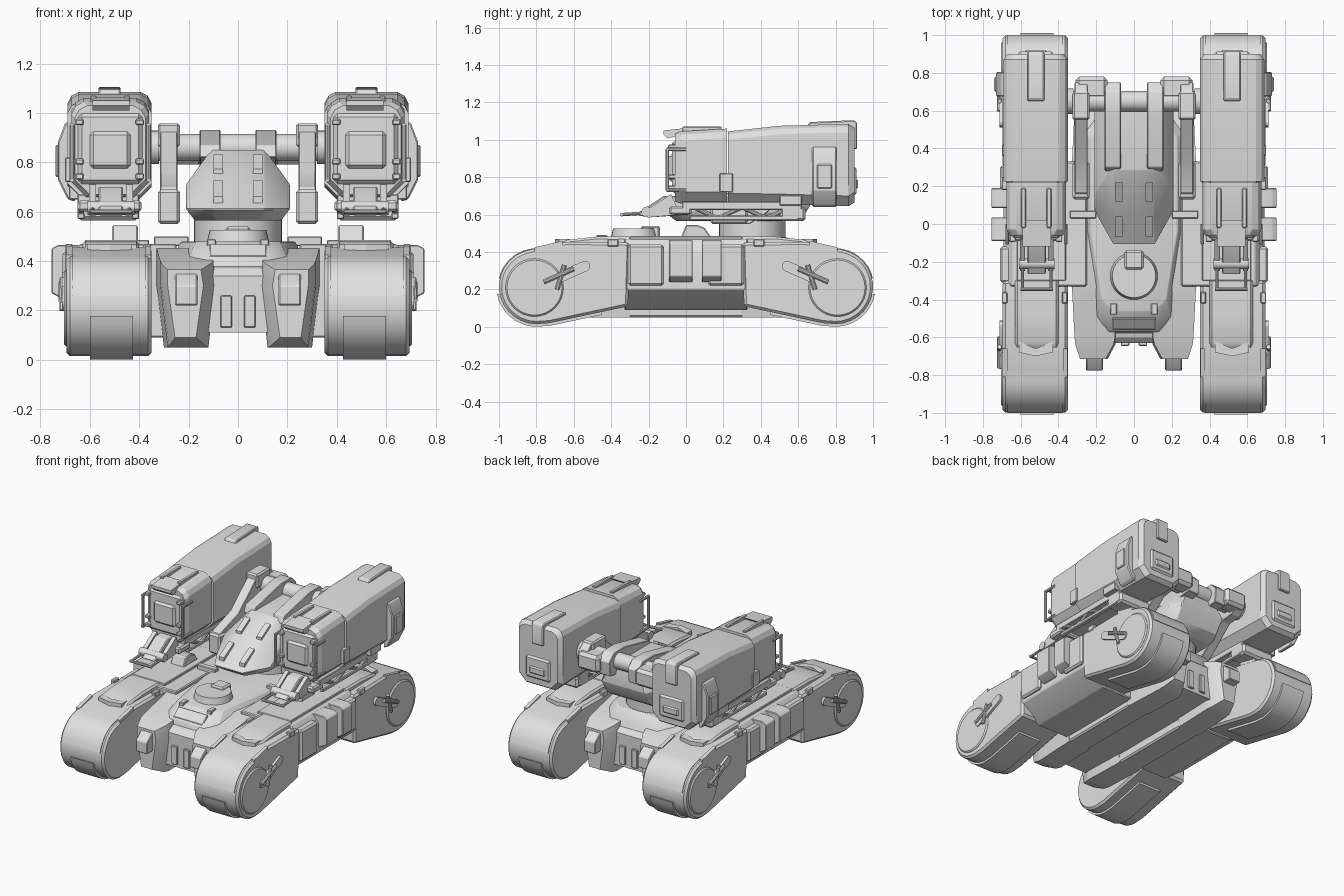
import bpy, bmesh, math
from mathutils import Vector

cube = bpy.data.objects.get("Cube")
if cube:
    bpy.data.objects.remove(cube, do_unlink=True)

grey = bpy.data.materials.new("plain_grey")
grey.use_nodes = True
grey.diffuse_color = (0.75, 0.75, 0.75, 1)
grey.node_tree.nodes["Principled BSDF"].inputs["Base Color"].default_value = (0.75, 0.75, 0.75, 1)
parts = []


def finish(name, bm, bevel=0.0, mirror=""):
    """Bevel hard edges, make the object and mirror it about the origin."""
    bmesh.ops.recalc_face_normals(bm, faces=bm.faces)
    if bevel:
        hard = [e for e in bm.edges if len(e.link_faces) == 2 and e.calc_face_angle(0) > 0.5]
        bmesh.ops.bevel(bm, geom=hard, offset=bevel, segments=1, affect='EDGES', clamp_overlap=True)
    mesh = bpy.data.meshes.new(name)
    bm.to_mesh(mesh)
    bm.free()
    mesh.materials.append(grey)
    ob = bpy.data.objects.new(name, mesh)
    bpy.context.collection.objects.link(ob)
    if mirror:
        mod = ob.modifiers.new("Mirror", 'MIRROR')
        mod.use_axis = ("x" in mirror, "y" in mirror, False)
        mod.use_mirror_merge = False
    parts.append(ob)


def loft(name, rings, bevel=0.0, mirror=""):
    """Skin matching rings of points and cap both ends."""
    bm = bmesh.new()
    rows = [[bm.verts.new(p) for p in ring] for ring in rings]
    n = len(rows[0])
    for a, b in zip(rows, rows[1:]):
        for i in range(n):
            j = (i + 1) % n
            bm.faces.new((a[i], a[j], b[j], b[i]))
    bm.faces.new(rows[0])
    bm.faces.new(rows[-1])
    finish(name, bm, bevel, mirror)


def side(name, profile, x0, x1, bevel=0.0, mirror="x"):
    """Extrude a (y, z) profile along x."""
    loft(name, [[(x, y, z) for y, z in profile] for x in (x0, x1)], bevel, mirror)


def front(name, profile, y0, y1, bevel=0.0, mirror="x"):
    """Extrude an (x, z) profile along y."""
    loft(name, [[(x, y, z) for x, z in profile] for y in (y0, y1)], bevel, mirror)


def box(name, x, y, z, bevel=0.004, mirror="x"):
    side(name, [(y[0], z[0]), (y[1], z[0]), (y[1], z[1]), (y[0], z[1])], *x, bevel, mirror)


def bar(name, p, q, r, mirror="x", segments=10, r2=None, bevel=0.0):
    """Round bar between two points."""
    bm = bmesh.new()
    p, q = Vector(p), Vector(q)
    d = q - p
    mat = d.to_track_quat('Z', 'Y').to_matrix().to_4x4()
    mat.translation = (p + q) / 2
    bmesh.ops.create_cone(bm, cap_ends=True, segments=segments, radius1=r,
                          radius2=r if r2 is None else r2, depth=d.length, matrix=mat)
    finish(name, bm, bevel, mirror)


def arc(cy, cz, r, a0, a1, steps):
    angles = [math.radians(a0 + (a1 - a0) * i / steps) for i in range(steps + 1)]
    return [(cy + r * math.cos(a), cz + r * math.sin(a)) for a in angles]


def plan(z, half):
    """Plan ring at height z from its +x half."""
    return [(x, y, z) for x, y in half] + [(-x, y, z) for x, y in reversed(half)]


def octagon(y, x0, x1, z0, z1, c, b):
    """Upright ring with top corner cut c and bottom corner cut b."""
    return [(x, y, z) for x, z in ((x0 + b, z0), (x1 - b, z0), (x1, z0 + b), (x1, z1 - c),
            (x1 - c * .35, z1 - c * .35), (x1 - c, z1), (x0 + c, z1), (x0 + c * .35, z1 - c * .35),
            (x0, z1 - c), (x0, z0 + b))]


# Lower hull: centre block, with a lobe at each corner
def centre_section(y, w, top):
    return [(-w + .03, y, .11), (w - .03, y, .11), (w, y, .3), (w, y, top), (-w, y, top), (-w, y, .3)]


def lobe_section(y, inner, outer, low, top):
    return [(inner + .02, y, low), (outer - .03, y, low), (outer, y, .3), (outer, y, top),
            (inner, y, top), (inner - .01, y, .3)]


loft("lower_hull", [centre_section(-.63, .28, .34), centre_section(-.6, .29, .37),
                    centre_section(-.33, .33, .45), centre_section(.33, .33, .45),
                    centre_section(.6, .29, .37), centre_section(.63, .28, .34)])
loft("hull_lobe", [lobe_section(-.30, .11, .33, .05, .45), lobe_section(-.60, .10, .315, .05, .40),
                   lobe_section(-.64, .11, .31, .055, .39), lobe_section(-.715, .15, .285, .09, .365)],
     0, "xy")
box("keel_runner", (.13, .30), (-.32, .32), (.05, .2), .01)
side("tow_lug", [(-.775, .22), (-.775, .30), (-.72, .345), (-.62, .395), (-.62, .22)], .165, .255, .005, "xy")
box("nose_rib", (.025, .07), (-.645, -.58), (.13, .26), .004, "xy")

# Upper hull and wide deck
loft("upper_hull", [plan(.36, [(.14, -.58), (.21, -.51), (.31, .0), (.31, .5), (.2, .60)]),
                    plan(.41, [(.13, -.57), (.2, -.50), (.27, -.02), (.27, .48), (.18, .58)]),
                    plan(.48, [(.11, -.46), (.17, -.40), (.23, -.04), (.23, .46), (.15, .54)])], .004)
front("sponson", [(.25, .09), (.54, .09), (.69, .2), (.69, .41), (.64, .47), (.25, .47)], -.33, .33, .006)
box("deck_panel", (.36, .62), (-.30, .30), (.46, .485))
outer_box = [(.6, .25), (.70, .24), (.755, .27), (.755, .45), (.73, .465), (.6, .465)]
front("side_box_large", outer_box, -.09, .035, .004)
front("side_box_small", outer_box, .085, .19, .004)
box("side_pad", (.62, .71), (-.31, -.12), (.22, .44), .012, "xy")
side("deck_wedge", [(-.03, .47), (.14, .47), (.1, .53), (.06, .545), (.0, .545)], .405, .51, .006)

# Hull top details
bar("hatch", (0, -.275, .46), (0, -.275, .525), .13, "", 32, .115)
box("hatch_hinge", (-.05, .05), (-.24, -.14), (.47, .54), .01, "")
side("vent_frame", [(-.56, .42), (-.50, .47), (-.49, .45), (-.55, .4)], -.115, .115, .004, "")
box("deck_bolt", (.09, .125), (-.48, -.42), (.45, .49))
bar("turret_ring", (0, .355, .46), (0, .355, .58), .178, "", 40, bevel=.008)

# Four track pods
pod = arc(-.80, .215, .2, 100, 270, 14)
side("track_pod", pod + [(-.73, .02), (-.31, .11), (-.30, .45), (-.64, .455)], .35, .695, .014, "xy")
side("track_belt", arc(-.80, .215, .214, 190, 268, 8) + [(-.73, .005), (-.45, .065), (-.45, .12), (-.8, .12)],
     .425, .60, 0, "xy")
side("track_cover", arc(-.80, .215, .205, 100, 168, 7) + [(-.8, .3), (-.66, .44)], .375, .67, 0, "xy")
side("pod_fender", [(-.68, .43), (-.64, .465), (-.48, .482), (-.29, .482), (-.29, .42)],
     .40, .63, .012, "xy")
loft("fender_chevron", [[(x, y, z) for x, y in ((.43, -.62), (.52, -.66), (.61, -.62), (.61, -.68),
     (.52, -.70), (.43, -.68))] for z in (.42, .47)], 0, "xy")
for x in (.352, .67):
    box("pod_clip", (x, x + .03), (-.42, -.36), (.43, .47), .005, "xy")
    side("fender_tab", [(-.81, .40), (-.81, .425), (-.66, .46), (-.66, .42)], x, x + .025, 0, "xy")
bar("wheel_hub", (.6, -.81, .21), (.705, -.81, .21), .155, "xy", 32, bevel=.008)
tilt = math.degrees(math.atan2(.11, .24))
side("suspension_slot", arc(-.54, .325, .028, tilt - 90, tilt + 90, 6)
     + arc(-.74, .235, .028, tilt + 90, tilt + 270, 6), .66, .712, 0, "xy")
bar("suspension_link", (.715, -.76, .24), (.715, -.60, .31), .012, "xy")
bar("suspension_pin", (.712, -.69, .20), (.712, -.65, .33), .012, "xy")

# Turret body
loft("turret_body", [plan(.565, [(.09, -.05), (.175, .09), (.175, .5), (.14, .57)]),
                     plan(.61, [(.11, -.11), (.21, .07), (.21, .56), (.165, .64)]),
                     plan(.71, [(.105, .045), (.21, .15), (.21, .62), (.17, .70)]),
                     plan(.85, [(.10, .285), (.11, .31), (.11, .60), (.10, .66)])], .004)
for y0, y1 in ((-.07, .04), (.12, .22)):
    z0, z1 = .688 + .585 * y0, .688 + .585 * y1
    side("front_strip", [(y0, z0 - .02), (y1, z1 - .02), (y1, z1 + .014), (y0, z0 + .014)], .06, .10)

# Cross tube with its arms
bar("cross_tube", (-.40, .65, .86), (.40, .65, .86), .055, "", 24)
bar("tube_collar", (.32, .65, .86), (.365, .65, .86), .068, "x", 24)
side("outer_arm", [(.14, .55), (.13, .66), (.17, .70), (.36, .76), (.57, .94), (.61, .955), (.69, .955),
                   (.75, .9), (.75, .80), (.70, .77), (.60, .76), (.42, .60), (.34, .55)], .245, .315, .004)
box("arm_head", (.235, .325), (.55, .70), (.86, .958), .01)
box("arm_foot", (.235, .325), (.13, .33), (.55, .69), .012)
side("inner_arm", [(.28, .82), (.30, .87), (.58, .93), (.70, .93), (.75, .88), (.74, .78), (.58, .76)],
     .07, .155, .004)
box("rear_bracket", (.14, .31), (.66, .78), (.79, .91), .02)
box("side_strut", (.2, .34), (.03, .07), (.46, .50), .004)

# Launcher bodies
loft("launcher_front", [octagon(-.06, .375, .66, .67, 1.03, .05, .06),
                        octagon(-.03, .36, .675, .66, 1.045, .05, .06),
                        octagon(.22, .36, .675, .66, 1.06, .05, .06)], 0, "x")
loft("launcher_housing", [octagon(.225, .35, .69, .66, 1.045, .045, .055),
                          octagon(.50, .35, .69, .655, 1.075, .045, .055),
                          octagon(.87, .35, .69, .645, 1.085, .045, .055),
                          octagon(.9, .37, .67, .665, 1.065, .045, .055)], 0, "x")
box("face_frame", (.385, .65), (-.075, -.04), (.71, 1.0), .02)
box("face_door", (.435, .60), (-.09, -.05), (.775, .925), .014)
for x in (.38, .625):
    for z in (.73, .79, .95):
        box("face_clip", (x, x + .035), (-.095, -.04), (z, z + .025), .005)
side("top_lip", [(-.12, 1.03), (-.1, 1.01), (-.03, 1.02), (.02, 1.065), (-.12, 1.05)], .44, .59)
for x in (.45, .585):
    box("top_rib", (x - .012, x + .012), (-.02, .19), (1.03, 1.07))
for x in (.362, .672):
    bar("grab_handle", (x, -.1, .73), (x, -.1, .95), .01)
    for z in (.73, .95):
        bar("handle_mount", (x, -.105, z), (x, 0, z), .01)

# Launcher side and rear fittings
front("outer_side_box", [(.66, .64), (.69, .65), (.73, .73), (.73, .88), (.70, .96), (.66, .97)],
      .675, .805, .006)
box("outer_side_latch", (.70, .74), (.70, .78), (.74, .87), .006)
box("outer_side_clamp", (.67, .70), (.18, .25), (.72, .82))
box("lower_side_block", (.62, .685), (.50, .62), (.65, .705))
side("rear_top_latch", [(.64, 1.06), (.66, 1.095), (.90, 1.105), (.915, 1.09), (.915, .95), (.88, .95)],
     .475, .565, .006)
box("rear_door", (.42, .62), (.88, .912), (.70, .86), .02)
box("rear_handle", (.46, .58), (.90, .92), (.74, .79), .008)

# Launcher platform with braced rails
box("platform_plate", (.40, .65), (-.02, .62), (.625, .67))
box("platform_block", (.40, .65), (.50, .64), (.565, .645), .015)
for x in (.415, .635):
    box("platform_rail", (x - .015, x + .015), (.02, .6), (.57, .595), .005)
    for i in range(4):
        y = .04 + i * .13
        z0, z1 = (.58, .64) if i % 2 else (.64, .58)
        bar("rail_brace", (x, y, z0), (x, y + .13, z1), .012)

# Front hinge bracket and wire loop
box("hinge_pad", (.39, .65), (-.09, .03), (.60, .645), .01)
side("hinge_arm", [(-.27, .60), (-.12, .70), (.0, .70), (.02, .60), (-.2, .585)], .465, .565, .006)
for x in (.44, .59):
    side("hinge_cheek", [(-.25, .60), (-.08, .71), (-.03, .60), (-.2, .585)], x - .014, x + .014)
    bar("loop_side", (x, -.2, .61), (x, -.345, .60), .009)
bar("loop_end", (.43, -.345, .60), (.60, -.345, .60), .009)
bar("hinge_pin", (.42, -.21, .615), (.61, -.21, .615), .028, "x", 16)

# Smooth the round parts and keep hard edges crisp
bpy.ops.object.select_all(action='DESELECT')
for ob in parts:
    ob.select_set(True)
bpy.context.view_layer.objects.active = parts[0]
bpy.ops.object.shade_smooth_by_angle(angle=math.radians(25))
